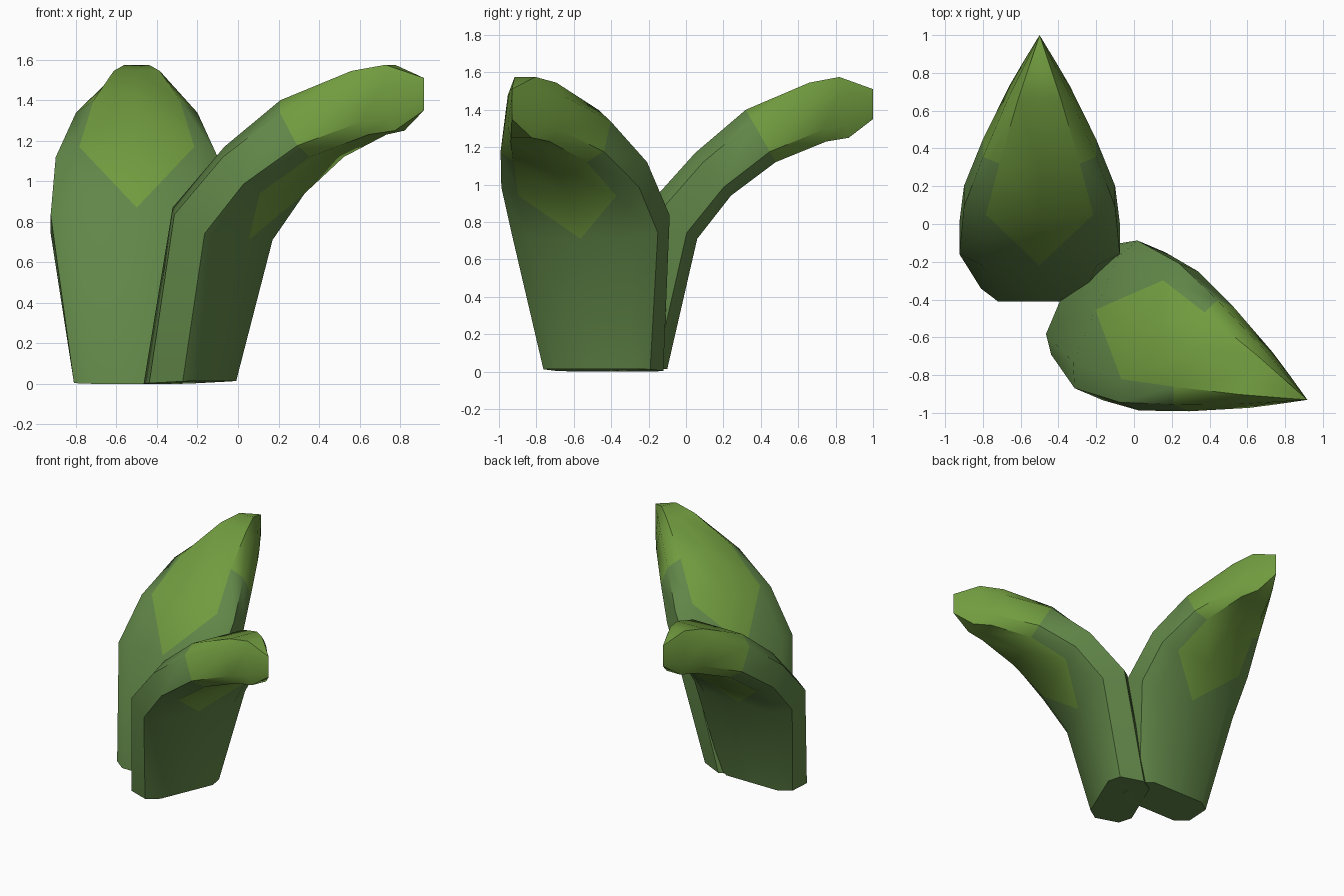
import bpy, bmesh, math

if "Cube" in bpy.data.objects:
    bpy.data.objects.remove(bpy.data.objects["Cube"])

# Rings from base to tip: upper (u, z), lower (u, z), half width
RINGS = [
    ((0.00, 0.00), (0.31, 0.015), 0.31),
    ((0.19, 0.87), (0.47, 0.71), 0.425),
    ((0.46, 1.17), (0.65, 0.94), 0.40),
    ((0.73, 1.40), (0.89, 1.12), 0.30),
    ((1.07, 1.545), (1.16, 1.23), 0.16),
    ((1.23, 1.575), (1.28, 1.25), 0.085),
    ((1.41, 1.51), (1.41, 1.35), 0.0),
]
# Cross-section: fraction from upper to lower side, fraction of half width
HALF = [(0, 0.71), (0.22, 1), (0.8, 1), (1, 0.71)]
SECTION = [(0, 0)] + HALF + [(1, 0)] + [(t, -w) for t, w in reversed(HALF)]
N = len(SECTION)


def material(name, color):
    m = bpy.data.materials.new(name)
    m.diffuse_color = color
    m.use_nodes = True
    m.node_tree.nodes["Principled BSDF"].inputs["Base Color"].default_value = m.diffuse_color
    return m


base_green = material("leaf_green", (0.12, 0.24, 0.065, 1))
tip_green = material("leaf_tip_green", (0.165, 0.33, 0.05, 1))


def leaf(name, x, y, heading):
    bm = bmesh.new()
    rings = []
    for (u0, z0), (u1, z1), hw in RINGS:
        rings.append([bm.verts.new((u0 + (u1 - u0) * t, hw * w, z0 + (z1 - z0) * t))
                      for t, w in SECTION])

    def face(verts, bright):
        bm.faces.new(verts).material_index = int(bright)

    face(rings[0], False)
    for i in range(len(rings) - 1):
        a, b = rings[i], rings[i + 1]
        for j in range(N):
            k = (j + 1) % N
            mid = next((c for c in (j, k) if c in (0, N // 2)), None)
            if i == 1 and mid is not None:
                # V-shaped start of the lighter tip colour
                side = k if mid == j else j
                face((a[mid], a[side], b[side]), False)
                face((a[mid], b[side], b[mid]), True)
            else:
                face((a[j], a[k], b[k], b[j]), i >= 3 or (i == 2 and mid is not None))
    # Close the pointed end
    bmesh.ops.remove_doubles(bm, verts=bm.verts, dist=0.0005)
    bmesh.ops.recalc_face_normals(bm, faces=bm.faces)
    me = bpy.data.meshes.new(name)
    bm.to_mesh(me)
    bm.free()
    me.materials.append(base_green)
    me.materials.append(tip_green)
    ob = bpy.data.objects.new(name, me)
    ob.location = (x, y, 0)
    ob.rotation_euler.z = math.radians(heading)
    bpy.context.collection.objects.link(ob)
    bpy.ops.object.select_all(action='DESELECT')
    ob.select_set(True)
    bpy.context.view_layer.objects.active = ob
    bpy.ops.object.shade_smooth_by_angle(angle=math.radians(42))


# Two identical leaves bending away from each other
leaf("back_leaf", -0.5, -0.41, 90)
leaf("front_leaf", -0.38, -0.38, -23)
